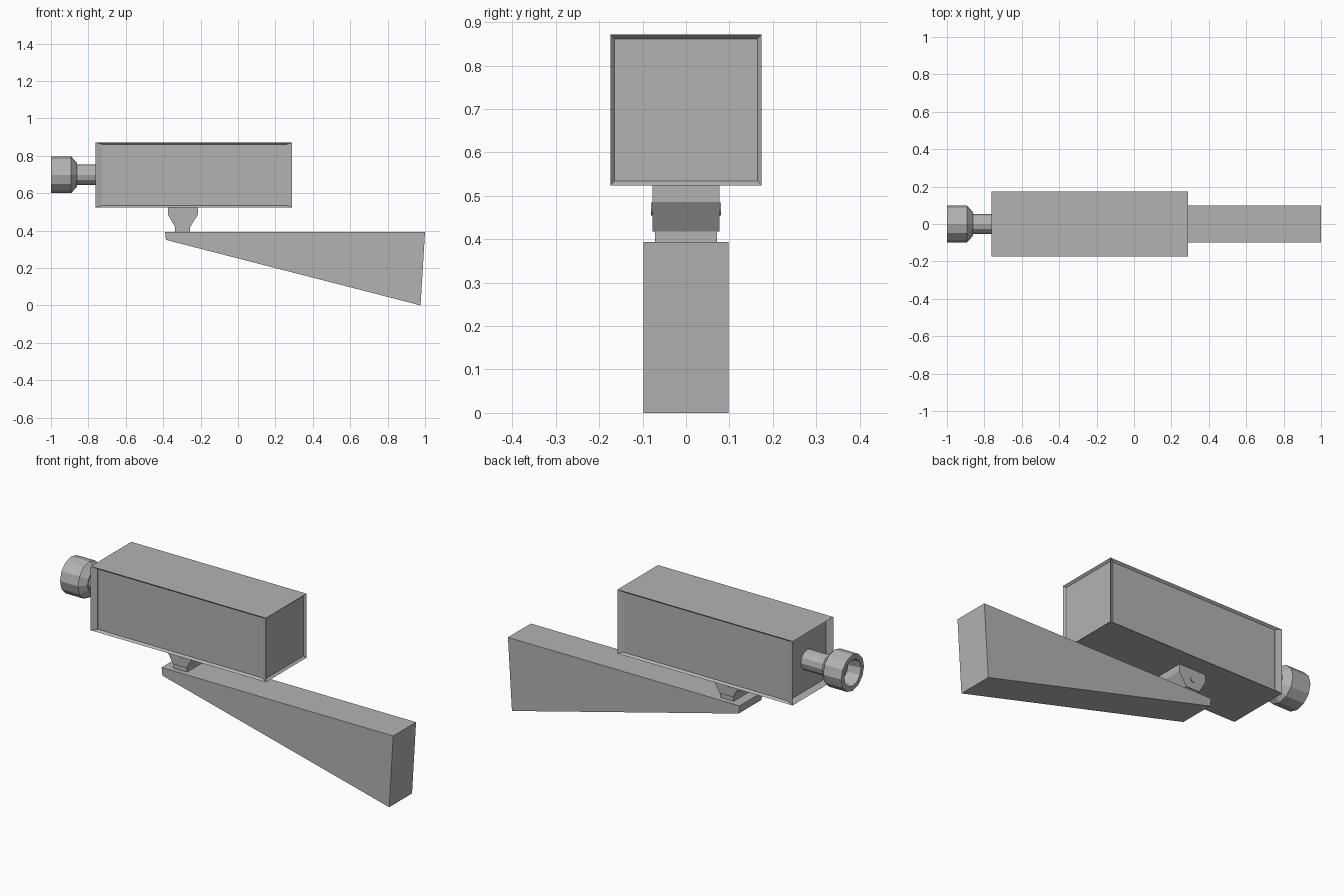
import bpy, bmesh, math
from mathutils import Vector

cube = bpy.data.objects.get("Cube")
if cube:
    bpy.data.objects.remove(cube)

GREY = (0.45, 0.45, 0.45, 1)
grey = bpy.data.materials.new("plain grey")
grey.use_nodes = True
grey.diffuse_color = GREY
grey.node_tree.nodes["Principled BSDF"].inputs["Base Color"].default_value = GREY


def finish(bm, name):
    bmesh.ops.recalc_face_normals(bm, faces=bm.faces)
    mesh = bpy.data.meshes.new(name)
    bm.to_mesh(mesh)
    bm.free()
    mesh.materials.append(grey)
    obj = bpy.data.objects.new(name, mesh)
    bpy.context.collection.objects.link(obj)
    return obj


def extrude_y(name, outline, half_width):
    """Side outline in x and z, given thickness along y."""
    bm = bmesh.new()
    face = bm.faces.new([bm.verts.new((x, -half_width, z)) for x, z in outline])
    moved = bmesh.ops.extrude_face_region(bm, geom=[face])["geom"]
    verts = [g for g in moved if isinstance(g, bmesh.types.BMVert)]
    bmesh.ops.translate(bm, verts=verts, vec=(0, 2 * half_width, 0))
    return finish(bm, name)


def lathe_x(name, profile, height, sides=12):
    """Turned part around a line along x; profile holds (x, radius)."""
    bm = bmesh.new()
    rings = []
    for x, r in profile:
        angles = [math.tau * i / sides for i in range(sides)]
        rings.append([bm.verts.new((x, r * math.cos(a), height + r * math.sin(a)))
                      for a in angles])
    for a, b in zip(rings, rings[1:]):
        for i in range(sides):
            j = (i + 1) % sides
            bm.faces.new((a[i], a[j], b[j], b[i]))
    bm.faces.new(rings[0])
    bm.faces.new(rings[-1])
    return finish(bm, name)


# Camera housing: a long box with panels sunk into both sides and both ends
low, high = Vector((-0.762, -0.174, 0.524)), Vector((0.29, 0.174, 0.871))
bm = bmesh.new()
bmesh.ops.create_cube(bm, size=1)
for v in bm.verts:
    v.co = (low + high) / 2 + v.co * (high - low)
bm.normal_update()
for face in [f for f in bm.faces if abs(f.normal.z) < 0.5]:
    normal = face.normal.copy()
    depth = 0.035 if normal.x < -0.5 else 0.012
    centre = face.calc_center_median()
    bmesh.ops.inset_individual(bm, faces=[face], thickness=0.014)
    for v in face.verts:
        v.co -= normal * depth
        if abs(normal.y) > 0.5:
            v.co.x -= math.copysign(0.02, v.co.x - centre.x)
finish(bm, "camera_housing")

# Lens barrel: narrow neck, flared hood and hollow front
lathe_x("lens_barrel", [(-0.71, 0.054), (-0.86, 0.054), (-0.86, 0.062),
                        (-0.892, 0.098), (-1, 0.098), (-1, 0.072),
                        (-0.93, 0.06)], 0.698)

# Wall arm: long wedge, tall at the wall end
extrude_y("wall_arm", [(-0.39, 0.393), (1, 0.393), (0.976, 0), (-0.385, 0.35)], 0.098)

# Swivel bracket between arm and housing
extrude_y("bracket_head", [(-0.375, 0.53), (-0.214, 0.53), (-0.214, 0.486),
                           (-0.256, 0.418), (-0.336, 0.418), (-0.375, 0.486)], 0.077)
extrude_y("bracket_foot", [(-0.336, 0.425), (-0.256, 0.425),
                           (-0.256, 0.385), (-0.336, 0.385)], 0.071)

# Pivot bolt through the bracket
bolt = lathe_x("pivot_bolt", [(-0.081, 0.015), (0.081, 0.015)], 0)
bolt.rotation_euler.z = math.pi / 2
bolt.location = (-0.295, 0, 0.47)
